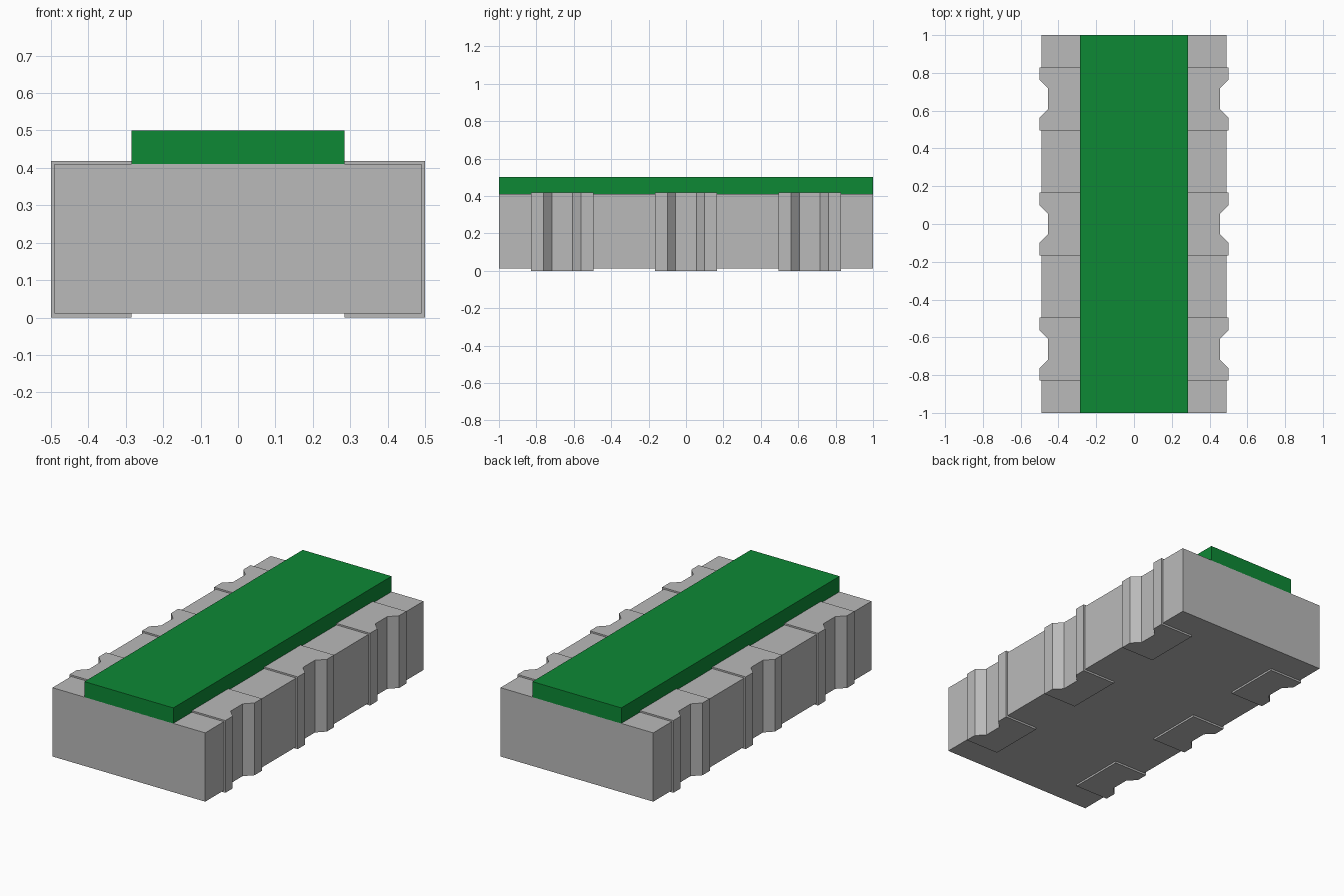
import bpy
import bmesh

cube = bpy.data.objects.get("Cube")
if cube:
    bpy.data.objects.remove(cube, do_unlink=True)


def material(name, rgb):
    mat = bpy.data.materials.new(name)
    mat.use_nodes = True
    mat.diffuse_color = (*rgb, 1)
    mat.node_tree.nodes["Principled BSDF"].inputs["Base Color"].default_value = (*rgb, 1)
    return mat


grey = material("light grey", (0.49, 0.49, 0.49))
green = material("green", (0.004, 0.25, 0.036))


def prism(name, outline, z0, z1, mat):
    """Extrude a flat xy outline from z0 up to z1."""
    bm = bmesh.new()
    base = bm.faces.new([bm.verts.new((x, y, z0)) for x, y in outline])
    top = bmesh.ops.extrude_face_region(bm, geom=[base])["geom"]
    verts = [g for g in top if isinstance(g, bmesh.types.BMVert)]
    bmesh.ops.translate(bm, verts=verts, vec=(0, 0, z1 - z0))
    bmesh.ops.recalc_face_normals(bm, faces=bm.faces)
    mesh = bpy.data.meshes.new(name)
    bm.to_mesh(mesh)
    bm.free()
    mesh.materials.append(mat)
    obj = bpy.data.objects.new(name, mesh)
    bpy.context.scene.collection.objects.link(obj)
    return obj


def notch(y, outer, inner, wide, narrow):
    """Chamfered recess in a +x edge, listed from low y to high y."""
    return [(outer, y - wide), (inner, y - narrow), (inner, y + narrow), (outer, y + wide)]


pitch, half_pad, pad_inner = 0.6625, 0.167, 0.285
rows = {"front": -pitch, "middle": 0, "back": pitch}

# Ceramic body with three recesses along each long side
edge = [(0.49, -1)]
for y in rows.values():
    edge += notch(y, 0.49, 0.445, 0.105, 0.06)
edge.append((0.49, 1))
prism("body", edge + [(-x, y) for x, y in reversed(edge)], 0.011, 0.41, grey)

# Wraparound terminals, slightly proud of the body
for row, y in rows.items():
    pad = [(pad_inner, y - half_pad), (0.5, y - half_pad)]
    pad += notch(y, 0.5, 0.455, 0.1, 0.055)
    pad += [(0.5, y + half_pad), (pad_inner, y + half_pad)]
    for side, sign in (("left", 1), ("right", -1)):
        prism(f"{row}_{side}_terminal", [(sign * px, py) for px, py in pad], 0, 0.419, grey)

# Coating slab on top
w = pad_inner
prism("top_coating", [(-w, -1), (w, -1), (w, 1), (-w, 1)], 0.409, 0.5, green)
